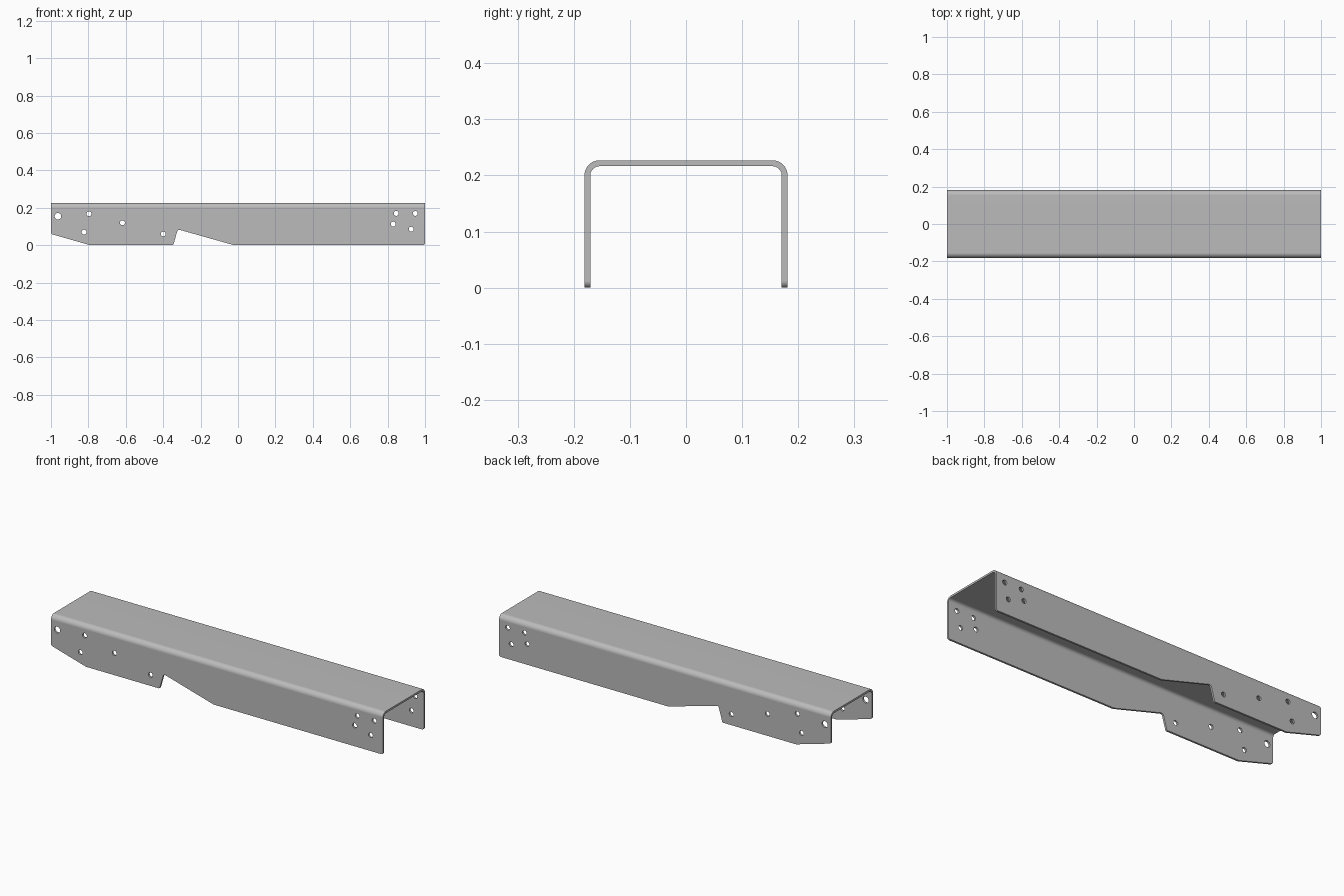
import bpy
import bmesh
import math
from mathutils import Matrix, Vector

cube = bpy.data.objects.get("Cube")
if cube:
    bpy.data.objects.remove(cube, do_unlink=True)

HALF_WIDTH, HEIGHT, THICK = 0.181, 0.227, 0.0105
BEND = 0.027          # outer bend radius


def rounded(corners, steps):
    """Outline from (a, b, radius) corners, each filleted with an arc."""
    pts = [Vector(c[:2]) for c in corners]
    out = []
    for i, p in enumerate(pts):
        r = corners[i][2]
        if r == 0:
            out.append((p.x, p.y))
            continue
        u = (pts[i - 1] - p).normalized()
        v = (pts[(i + 1) % len(pts)] - p).normalized()
        half = math.acos(u.dot(v)) / 2
        centre = p + (u + v).normalized() * (r / math.sin(half))
        start = p + u * (r / math.tan(half)) - centre
        end = p + v * (r / math.tan(half)) - centre
        first = math.atan2(start.y, start.x)
        sweep = math.atan2(end.y, end.x) - first
        sweep = (sweep + math.pi) % math.tau - math.pi
        for k in range(steps + 1):
            a = first + sweep * k / steps
            out.append((centre.x + r * math.cos(a), centre.y + r * math.sin(a)))
    return out


def make_object(name, bm):
    bmesh.ops.recalc_face_normals(bm, faces=bm.faces)
    mesh = bpy.data.meshes.new(name)
    bm.to_mesh(mesh)
    bm.free()
    obj = bpy.data.objects.new(name, mesh)
    bpy.context.collection.objects.link(obj)
    return obj


def prism(name, points, travel):
    """Extrude a closed 3D outline along the travel vector."""
    bm = bmesh.new()
    near = [bm.verts.new(p) for p in points]
    far = [bm.verts.new(Vector(p) + Vector(travel)) for p in points]
    bm.faces.new(near)
    bm.faces.new(reversed(far))
    for i in range(len(points)):
        bm.faces.new((near[i - 1], near[i], far[i], far[i - 1]))
    return make_object(name, bm)


# Bent sheet channel, overlong so that the silhouette trims it
w, iw, low = HALF_WIDTH, HALF_WIDTH - THICK, -0.05
inner_top, inner_bend = HEIGHT - THICK, BEND - THICK
section = rounded([(-w, low, 0), (-w, HEIGHT, BEND), (w, HEIGHT, BEND), (w, low, 0),
                   (iw, low, 0), (iw, inner_top, inner_bend),
                   (-iw, inner_top, inner_bend), (-iw, low, 0)], 10)
channel = prism("channel_beam", [(-1.1, y, z) for y, z in section], (2.2, 0, 0))

# Side silhouette with the tapered end and the notch
side = rounded([(-1, 0.3, 0), (-1, 0.06, 0.012), (-0.79, 0, 0.03),
                (-0.346, 0, 0.008), (-0.322, 0.085, 0.012), (-0.02, 0, 0.03),
                (1, 0, 0.012), (1, 0.3, 0)], 5)
silhouette = prism("silhouette_cutter", [(x, -0.3, z) for x, z in side], (0, 0.6, 0))

# Bolt holes through both flanges
holes = [(-0.963, 0.155, 0.0175), (-0.797, 0.168, 0.013), (-0.823, 0.07, 0.013),
         (-0.618, 0.12, 0.013), (-0.4, 0.06, 0.013), (0.846, 0.17, 0.013),
         (0.948, 0.17, 0.013), (0.83, 0.113, 0.013), (0.926, 0.086, 0.013)]
bm = bmesh.new()
for x, z, r in holes:
    place = Matrix.Translation((x, 0, z)) @ Matrix.Rotation(math.pi / 2, 4, "X")
    bmesh.ops.create_cone(bm, cap_ends=True, segments=24, radius1=r, radius2=r,
                          depth=0.6, matrix=place)
drills = make_object("hole_cutter", bm)

for cutter, operation in ((silhouette, "INTERSECT"), (drills, "DIFFERENCE")):
    mod = channel.modifiers.new(cutter.name, "BOOLEAN")
    mod.object, mod.operation, mod.solver = cutter, operation, "EXACT"
    cutter.hide_render = True

# Bake the cuts and discard the cutters
depsgraph = bpy.context.evaluated_depsgraph_get()
baked = bpy.data.meshes.new_from_object(channel.evaluated_get(depsgraph))
channel.modifiers.clear()
channel.data = baked
for cutter in (silhouette, drills):
    bpy.data.objects.remove(cutter, do_unlink=True)

# Plain grey metal
grey = bpy.data.materials.new("grey_metal")
grey.use_nodes = True
colour = (0.5, 0.5, 0.5, 1)
grey.diffuse_color = colour
grey.node_tree.nodes["Principled BSDF"].inputs["Base Color"].default_value = colour
channel.data.materials.clear()
channel.data.materials.append(grey)

# Smooth bends with crisp cut edges
bpy.ops.object.select_all(action="DESELECT")
channel.select_set(True)
bpy.context.view_layer.objects.active = channel
bpy.ops.object.shade_smooth_by_angle(angle=math.radians(30))
weighted = channel.modifiers.new("weighted_normals", "WEIGHTED_NORMAL")
weighted.keep_sharp = True
